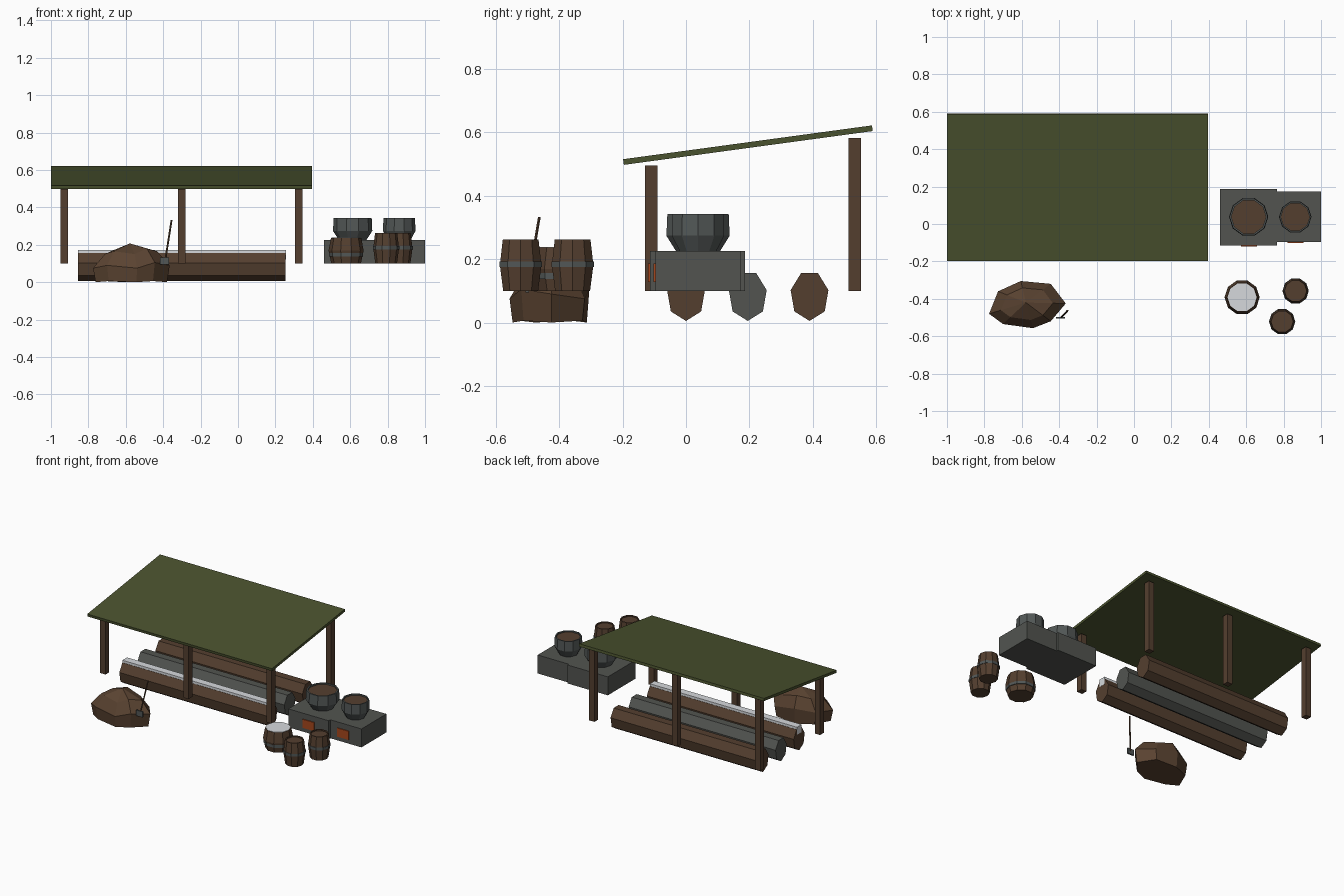
import bpy, bmesh, math
from mathutils import Vector, Matrix

if "Cube" in bpy.data.objects:
    bpy.data.objects.remove(bpy.data.objects["Cube"])


def mat(name, r, g, b):
    m = bpy.data.materials.new(name)
    lin = [((c / 255 + 0.055) / 1.055) ** 2.4 for c in (r, g, b)]
    m.diffuse_color = (*lin, 1)
    m.use_nodes = True
    m.node_tree.nodes["Principled BSDF"].inputs["Base Color"].default_value = m.diffuse_color
    return m


WOOD = mat("brown wood", 84, 63, 47)
EARTH = mat("brown earth", 90, 67, 49)
STONE = mat("grey stone", 82, 84, 80)
IRON = mat("grey iron", 82, 87, 86)
CANVAS = mat("green canvas", 74, 82, 46)
SALT = mat("white salt", 214, 217, 220)
FIRE = mat("orange fire", 165, 70, 28)


def finish(name, bm, material):
    bmesh.ops.recalc_face_normals(bm, faces=bm.faces[:])
    me = bpy.data.meshes.new(name)
    bm.to_mesh(me)
    bm.free()
    me.materials.append(material)
    ob = bpy.data.objects.new(name, me)
    bpy.context.collection.objects.link(ob)
    return ob


def box(name, lo, hi, material, tilt=0):
    lo, hi = Vector(lo), Vector(hi)
    bm = bmesh.new()
    bmesh.ops.create_cube(bm, size=1)
    bmesh.ops.scale(bm, vec=hi - lo, verts=bm.verts)
    bmesh.ops.transform(bm, matrix=Matrix.Translation((lo + hi) / 2) @ Matrix.Rotation(tilt, 4, 'X'), verts=bm.verts)
    return finish(name, bm, material)


def loft(bm, rings, cap=True):
    """Skin a list of point rings with quads, capping both ends."""
    vs = [[bm.verts.new(p) for p in ring] for ring in rings]
    n = len(vs[0])
    for a, b in zip(vs, vs[1:]):
        for i in range(n):
            bm.faces.new((a[i], a[(i + 1) % n], b[(i + 1) % n], b[i]))
    if cap:
        bm.faces.new(vs[0])
        bm.faces.new(vs[-1])
    return vs


def lathe(name, x, y, profile, material, cap=True, n=10):
    bm = bmesh.new()
    loft(bm, [[(x + r * math.cos(math.tau * i / n), y + r * math.sin(math.tau * i / n), z)
               for i in range(n)] for r, z in profile], cap)
    return finish(name, bm, material)


# Lean-to roof and its six posts
box("roof", (-1, -0.201, 0.551), (0.396, 0.592, 0.569), CANVAS, 0.135)
for i, x in enumerate((-0.93, -0.302, 0.325)):
    box(f"front_post_{i}", (x - 0.02, -0.13, 0.10), (x + 0.02, -0.09, 0.495), WOOD)
    box(f"back_post_{i}", (x - 0.02, 0.513, 0.10), (x + 0.02, 0.553, 0.583), WOOD)

# Three seven-sided logs, flat side up
R = 0.0795
for i, (y, m) in enumerate(((0, WOOD), (0.195, STONE), (0.39, WOOD))):
    bm = bmesh.new()
    loft(bm, [[(x, y + 0.77 * R * math.sin(math.tau * k / 7), 0.0845 - R * math.cos(math.tau * k / 7))
               for k in range(7)] for x in (-0.855, 0.255)])
    finish(f"log_{i}", bm, m)
box("salt_strip", (-0.856, -0.025, 0.12), (0.256, 0.025, 0.172), SALT)

# Stone stoves with fire doors and iron cauldrons
for i, (x0, x1, y0, y1, fx, cx, r) in enumerate((
        (0.46, 0.765, -0.114, 0.187, 0.615, 0.613, 0.105),
        (0.755, 1.0, -0.096, 0.173, 0.863, 0.862, 0.087))):
    box(f"stove_{i}", (x0, y0, 0.10), (x1, y1, 0.226), STONE)
    box(f"fire_door_{i}", (fx - 0.043, y0 - 0.006, 0.128), (fx + 0.043, y0 + 0.002, 0.187), FIRE)
    lathe(f"cauldron_{i}", cx, 0.038,
          [(0.70 * r, 0.226), (r, 0.274), (0.97 * r, 0.342), (0.88 * r, 0.342), (0.88 * r, 0.32)], IRON)
    lathe(f"brew_{i}", cx, 0.038, [(0.88 * r, 0.318), (0.88 * r, 0.333)], WOOD)


# Coopered tub of salt and two barrels
def barrel(name, x, y, r, z1, band_z, fill):
    z0, zm = 0.10, (0.10 + z1) / 2
    lathe(name, x, y, [(0.84 * r, z0), (r, zm), (0.86 * r, z1), (0.76 * r, z1), (0.76 * r, z1 - 0.02)], WOOD)
    lathe(name + "_top", x, y, [(0.77 * r, z1 - 0.022), (0.77 * r, z1 - 0.008)], fill)
    rb = r * (1 - 0.15 * abs(band_z - zm) / (zm - z0)) + 0.002
    h = 0.009
    lathe(name + "_band", x, y, [(rb - 0.006, band_z - h), (rb, band_z - h), (rb, band_z + h),
                                 (rb - 0.006, band_z + h), (rb - 0.006, band_z - h)], IRON, cap=False)


barrel("barrel_0", 0.864, -0.358, 0.069, 0.262, 0.184, WOOD)
barrel("barrel_1", 0.792, -0.522, 0.069, 0.262, 0.184, WOOD)
barrel("salt_tub", 0.578, -0.392, 0.094, 0.237, 0.147, WOOD)
lathe("tub_salt", 0.578, -0.392, [(0.078, 0.225), (0.078, 0.239)], SALT)

# Faceted earth mound: one outline, repeated at shrinking sizes up to the apex
outline = [(-0.775, -0.48), (-0.727, -0.36), (-0.605, -0.305), (-0.445, -0.32),
           (-0.365, -0.425), (-0.445, -0.52), (-0.54, -0.557), (-0.70, -0.535)]
peak = Vector((-0.578, -0.42))
bm = bmesh.new()
rings = []
for s, z in ((0.93, 0.0), (1.0, 0.09), (0.68, 0.165)):
    ring = []
    for k, p in enumerate(outline):
        q = peak + (Vector(p) - peak) * s
        ring.append((q.x, q.y, z + (0.015 * (k % 3 - 1) if z else 0.006 * (k % 2))))
    rings.append(ring)
vs = loft(bm, rings, cap=False)
bm.faces.new(vs[0])
top = bm.verts.new((peak.x, peak.y, 0.207))
for i in range(8):
    bm.faces.new((vs[-1][i], vs[-1][(i + 1) % 8], top))
finish("earth_mound", bm, EARTH)

# Shovel leaning beside the mound
box("shovel_blade", (-0.416, -0.506, 0.095), (-0.368, -0.496, 0.133), IRON)
a, b = Vector((-0.39, -0.501, 0.11)), Vector((-0.355, -0.463, 0.333))
bm = bmesh.new()
loft(bm, [[p + Vector((0.005 * math.cos(math.tau * k / 6), 0.005 * math.sin(math.tau * k / 6), 0))
           for k in range(6)] for p in (a, b)])
finish("shovel_handle", bm, WOOD)
